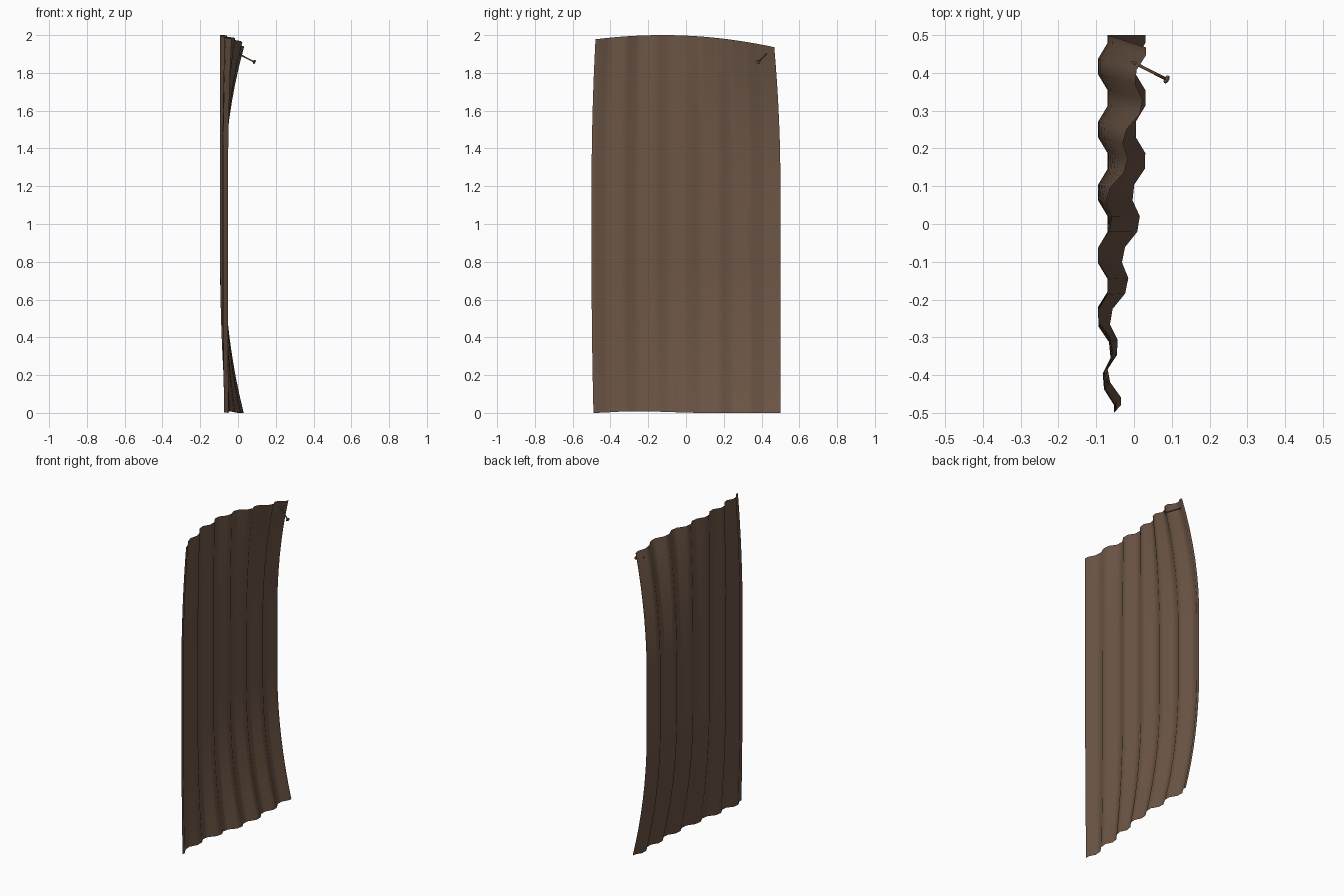
import bpy, bmesh, math
from mathutils import Vector

cube = bpy.data.objects.get("Cube")
if cube:
    bpy.data.objects.remove(cube)


def make_material(name, colour):
    mat = bpy.data.materials.new(name)
    mat.use_nodes = True
    mat.diffuse_color = colour
    bsdf = mat.node_tree.nodes["Principled BSDF"]
    bsdf.inputs["Base Color"].default_value = colour
    bsdf.inputs["Roughness"].default_value = 0.8
    return mat


def make_object(name, bm, mat, smooth_angle):
    mesh = bpy.data.meshes.new(name)
    bm.to_mesh(mesh)
    bm.free()
    mesh.materials.append(mat)
    obj = bpy.data.objects.new(name, mesh)
    bpy.context.collection.objects.link(obj)
    bpy.ops.object.select_all(action='DESELECT')
    obj.select_set(True)
    bpy.context.view_layer.objects.active = obj
    bpy.ops.object.shade_smooth_by_angle(angle=math.radians(smooth_angle))
    return obj


def ease(a, b, v):
    t = min(1, max(0, (v - a) / (b - a)))
    return t * t * (3 - 2 * t)


rust = make_material("rusty brown", (0.15, 0.092, 0.06, 1))

# Corrugated sheet: six flat-topped waves, curling toward +x at top and bottom
WAVES, ROWS = 6, 20
STEP = 1 / (WAVES * 4)
columns = [-0.5] + [-0.5 + STEP * (i + 0.5) for i in range(WAVES * 4)] + [0.5]


def sheet_point(y, v):
    z_top = 2 - 0.161 * (y + 0.13) ** 2
    z_low = 0.008 * ease(0.1, -0.25, y) * ease(-0.5, -0.3, y)
    z = z_low + (z_top - z_low) * v
    # Corrugation
    crest = math.cos(2 * math.pi * WAVES * (y + 0.5)) > 0
    x = -0.07 if crest else -0.095
    x += 0.017 * ease(-0.24, -0.48, y)
    # Curled ends
    upper = (max(0, z - 1.2) / 0.8) ** 2
    lower = (max(0, 0.8 - z) / 0.8) ** 2
    x += upper * (0.12 * ease(-0.1, 0.5, y) + 0.02 * ease(-0.25, -0.5, y))
    x += lower * 0.1 * ease(-0.55, 0.2, y)
    # Sides drawn inward
    if y > 0:
        y *= 1 - 0.077 * upper
    else:
        y *= 1 - 0.044 * upper - 0.02 * lower
    return Vector((x, y, z))


bm = bmesh.new()
grid = [[bm.verts.new(sheet_point(y, r / ROWS)) for y in columns]
        for r in range(ROWS + 1)]
for low, high in zip(grid, grid[1:]):
    for i in range(len(columns) - 1):
        bm.faces.new((low[i], low[i + 1], high[i + 1], high[i]))
make_object("corrugated_sheet", bm, rust, 60)

# Nail: pointed tip, shaft and flat head, turned around its own axis
tip = Vector((-0.01, 0.432, 1.907))
head = Vector((0.088, 0.382, 1.857))
length = (head - tip).length
profile = [(0, 0), (0.004, 0.012), (0.004, length - 0.006),
           (0.011, length - 0.004), (0.011, length), (0, length)]
bm = bmesh.new()
verts = [bm.verts.new((r, 0, h)) for r, h in profile]
edges = [bm.edges.new(pair) for pair in zip(verts, verts[1:])]
bmesh.ops.spin(bm, geom=verts + edges, axis=(0, 0, 1), cent=(0, 0, 0),
               angle=2 * math.pi, steps=10)
bmesh.ops.remove_doubles(bm, verts=bm.verts, dist=0.0001)
bmesh.ops.recalc_face_normals(bm, faces=bm.faces)
nail = make_object("nail", bm, rust, 35)
nail.location = tip
nail.rotation_euler = (head - tip).to_track_quat('Z', 'Y').to_euler()
